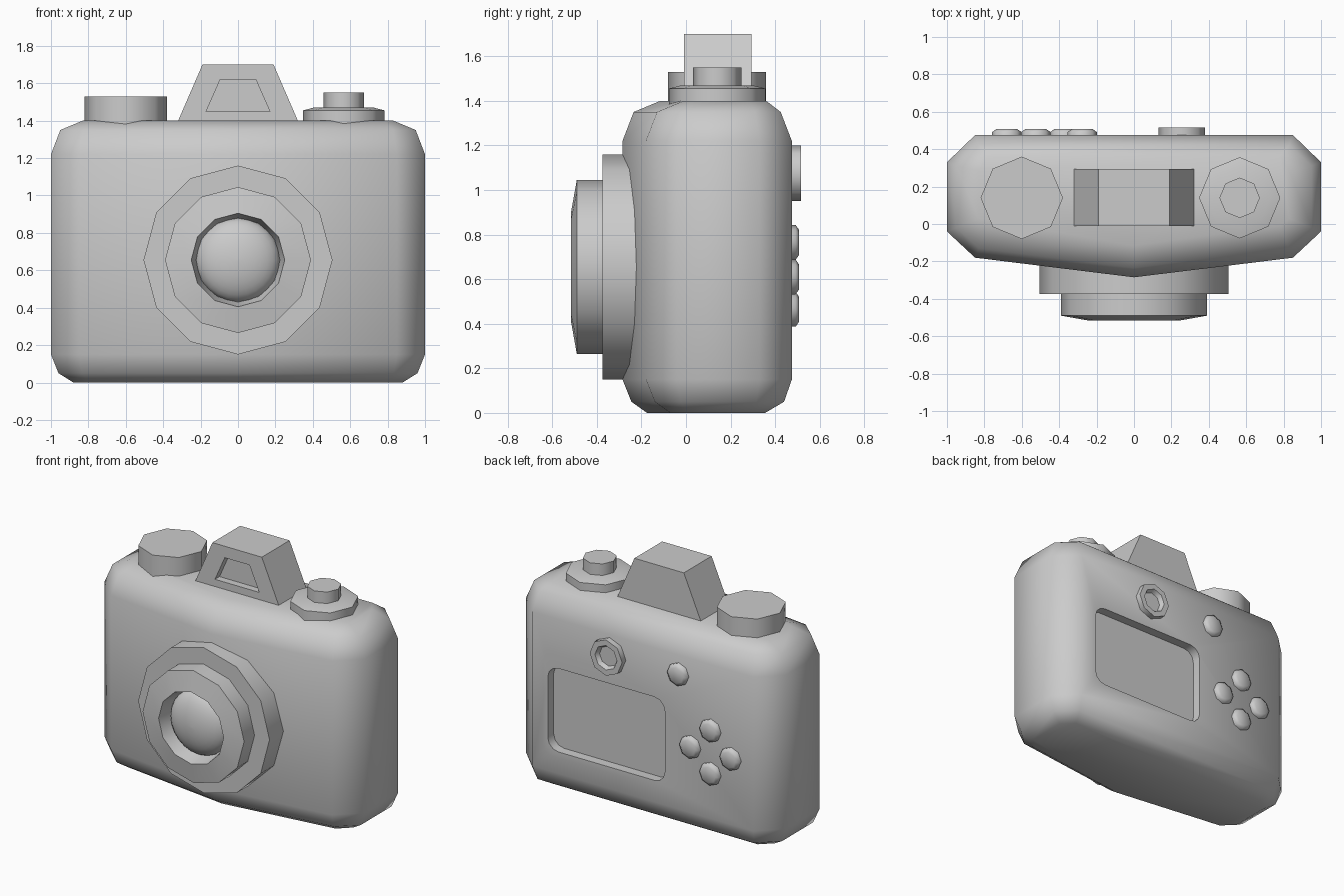
import bpy, bmesh
from math import sin, cos, pi, radians
from mathutils import Matrix, Vector

old = bpy.data.objects.get("Cube")
if old:
    bpy.data.objects.remove(old, do_unlink=True)

# One plain grey for the whole model
grey = bpy.data.materials.new("plain grey")
grey.use_nodes = True
grey.diffuse_color = (0.6, 0.6, 0.6, 1)
grey.node_tree.nodes["Principled BSDF"].inputs["Base Color"].default_value = grey.diffuse_color


def smooth(obj, angle):
    bpy.ops.object.select_all(action='DESELECT')
    obj.select_set(True)
    bpy.context.view_layer.objects.active = obj
    bpy.ops.object.shade_smooth_by_angle(angle=radians(angle))


def loft(name, rings, angle=50, matrix=Matrix()):
    """Skin a closed solid through rings with equal point counts."""
    bm = bmesh.new()
    loops = [[bm.verts.new(matrix @ Vector(p)) for p in ring] for ring in rings]
    n = len(loops[0])
    for a, b in zip(loops, loops[1:]):
        for i in range(n):
            j = (i + 1) % n
            bm.faces.new((a[i], a[j], b[j], b[i]))
    bm.faces.new(loops[0][::-1])
    bm.faces.new(loops[-1])
    bmesh.ops.recalc_face_normals(bm, faces=bm.faces)
    mesh = bpy.data.meshes.new(name)
    bm.to_mesh(mesh)
    bm.free()
    mesh.materials.append(grey)
    obj = bpy.data.objects.new(name, mesh)
    bpy.context.collection.objects.link(obj)
    smooth(obj, angle)
    return obj


TURN = {"up": Matrix(), "front": Matrix.Rotation(pi / 2, 4, 'X'),
        "back": Matrix.Rotation(-pi / 2, 4, 'X')}


def turned(name, centre, profile, sides, axis="up", angle=50):
    """Spin (radius, height) pairs about an axis through centre."""
    rings = [[(r * cos(2 * pi * i / sides), r * sin(2 * pi * i / sides), h)
              for i in range(sides)] for r, h in profile]
    return loft(name, rings, angle, Matrix.Translation(centre) @ TURN[axis])


# Body: stacked outlines, inset at the sides, front and back to round the rims
def outline(z, s, f, b):
    half = [(0.85 - 0.41 * s, -0.18 + f), (1 - s, -0.04 + 0.41 * f),
            (1 - s, 0.33 - 0.41 * b), (0.85 - 0.41 * s, 0.475 - b)]
    points = [(0, -0.285 + f)] + half + [(-x, y) for x, y in reversed(half)]
    return [(x, y, z) for x, y in points]


body = loft("body", [outline(0, 0.12, 0.11, 0.12), outline(0.05, 0.04, 0.04, 0.035),
                     outline(0.15, 0, 0, 0), outline(1.22, 0, 0, 0),
                     outline(1.35, 0.05, 0.05, 0.05), outline(1.4, 0.17, 0.17, 0.115)])

# Screen recess cut into the back
def rounded_rect(cx, cz, hx, hz, r, y):
    points = []
    for k, (sx, sz) in enumerate([(1, 1), (-1, 1), (-1, -1), (1, -1)]):
        for step in range(4):
            a = (k + step / 3) * pi / 2
            points.append((cx + sx * (hx - r) + r * cos(a), y,
                           cz + sz * (hz - r) + r * sin(a)))
    return points


cutter = loft("screen_cutter", [rounded_rect(0.28, 0.59, 0.45, 0.29, 0.08, y)
                                for y in (0.41, 0.6)])
cut = body.modifiers.new("screen recess", 'BOOLEAN')
cut.operation, cut.solver, cut.object = 'DIFFERENCE', 'EXACT', cutter
bpy.context.view_layer.objects.active = body
bpy.ops.object.modifier_apply(modifier=cut.name)
bpy.data.objects.remove(cutter, do_unlink=True)
smooth(body, 50)

# Lens
lens = (0, 0, 0.655)
turned("lens_mount", lens, [(0.505, 0.1), (0.505, 0.375)], 12, "front")
turned("lens_barrel", lens, [(0.39, 0.3), (0.39, 0.49), (0.25, 0.515), (0.225, 0.41)],
       12, "front")
dome = [(0.225 * cos(t * pi / 16), 0.4 + 0.11 * sin(t * pi / 16)) for t in range(8)]
turned("lens_glass", lens, dome + [(0.004, 0.51)], 24, "front")

# Viewfinder housing with a recessed front window
def trapezoid(low, high, z0, z1, y):
    return [(-low, y, z0), (low, y, z0), (high, y, z1), (-high, y, z1)]


loft("viewfinder_housing", [trapezoid(0.32, 0.19, 1.4, 1.7, 0.295),
                            trapezoid(0.32, 0.19, 1.4, 1.7, -0.01),
                            trapezoid(0.17, 0.095, 1.45, 1.62, -0.01),
                            trapezoid(0.17, 0.095, 1.45, 1.62, 0.04)], 30)

# Top controls
turned("mode_dial", (-0.6, 0.14, 0), [(0.22, 1.34), (0.22, 1.53)], 8)
turned("shutter_base", (0.565, 0.14, 0),
       [(0.217, 1.34), (0.217, 1.455), (0.16, 1.47)], 8)
turned("shutter_button", (0.565, 0.14, 0), [(0.108, 1.42), (0.108, 1.55)], 8)

# Back eyepiece and buttons
turned("eyepiece", (0.255, 0, 1.075),
       [(0.125, 0.44), (0.125, 0.515), (0.085, 0.515), (0.07, 0.485)], 8, "back")
buttons = {"menu_button": (-0.277, 1.09), "pad_up": (-0.525, 0.765),
           "pad_down": (-0.525, 0.465), "pad_left": (-0.37, 0.61),
           "pad_right": (-0.68, 0.61)}
for name, (x, z) in buttons.items():
    turned(name, (x, 0, z), [(0.078, 0.45), (0.078, 0.492), (0.055, 0.508)],
           8, "back", 80)
